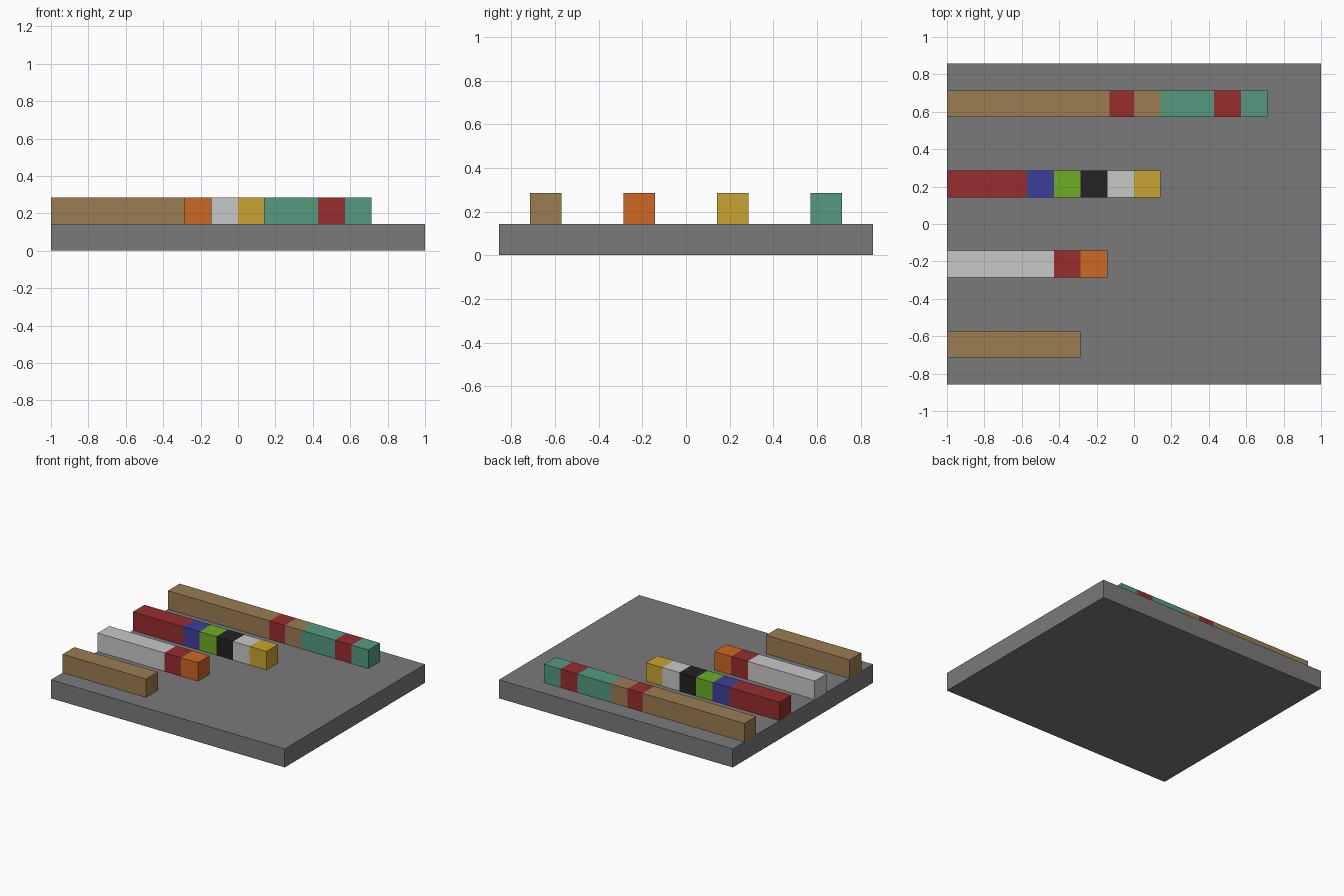
import bpy
import bmesh
from mathutils import Matrix, Vector

cube = bpy.data.objects.get("Cube")
if cube:
    bpy.data.objects.remove(cube, do_unlink=True)

U = 1 / 7  # one block: the base is 14 x 12 x 1 blocks


def linear(c):
    c /= 255
    return c / 12.92 if c <= 0.04045 else ((c + 0.055) / 1.055) ** 2.4


def material(name, *rgb):
    colour = (*[linear(c) for c in rgb], 1)
    mat = bpy.data.materials.new(name)
    mat.use_nodes = True
    mat.diffuse_color = colour
    bsdf = next(n for n in mat.node_tree.nodes if n.type == "BSDF_PRINCIPLED")
    bsdf.inputs["Base Color"].default_value = colour
    return mat


MATS = {
    "grey": material("grey", 122, 122, 122),
    "brown": material("brown", 155, 125, 82),
    "red": material("red", 152, 45, 47),
    "blue": material("blue", 62, 62, 154),
    "green": material("green", 109, 175, 35),
    "black": material("black", 35, 35, 35),
    "white": material("white", 198, 200, 198),
    "yellow": material("yellow", 201, 165, 48),
    "orange": material("orange", 205, 104, 34),
    "teal": material("teal", 85, 154, 128),
}


def box(name, low, high, colour):
    """Axis-aligned box between two corners given in blocks."""
    low, high = Vector(low) * U, Vector(high) * U
    bm = bmesh.new()
    bmesh.ops.create_cube(bm, size=1, matrix=Matrix.Diagonal((*(high - low), 1)))
    mesh = bpy.data.meshes.new(name)
    bm.to_mesh(mesh)
    bm.free()
    mesh.materials.append(MATS[colour])
    obj = bpy.data.objects.new(name, mesh)
    obj.location = (low + high) / 2
    bpy.context.collection.objects.link(obj)


# Base slab
box("base_slab", (-7, -6, 0), (7, 6, 1), "grey")

# Bars from front to back: name, near edge, coloured segments with lengths
BARS = [
    ("front_bar", -5, [("brown", 5)]),
    ("front_middle_bar", -2, [("white", 4), ("red", 1), ("orange", 1)]),
    ("back_middle_bar", 1, [("red", 3), ("blue", 1), ("green", 1),
                            ("black", 1), ("white", 1), ("yellow", 1)]),
    ("back_bar", 4, [("brown", 6.09), ("red", 0.91), ("brown", 1),
                     ("teal", 2), ("red", 1), ("teal", 1)]),
]
for bar, y, segments in BARS:
    x = -7
    for i, (colour, length) in enumerate(segments, 1):
        box(f"{bar}_{colour}_segment_{i}", (x, y, 1), (x + length, y + 1, 2), colour)
        x += length
